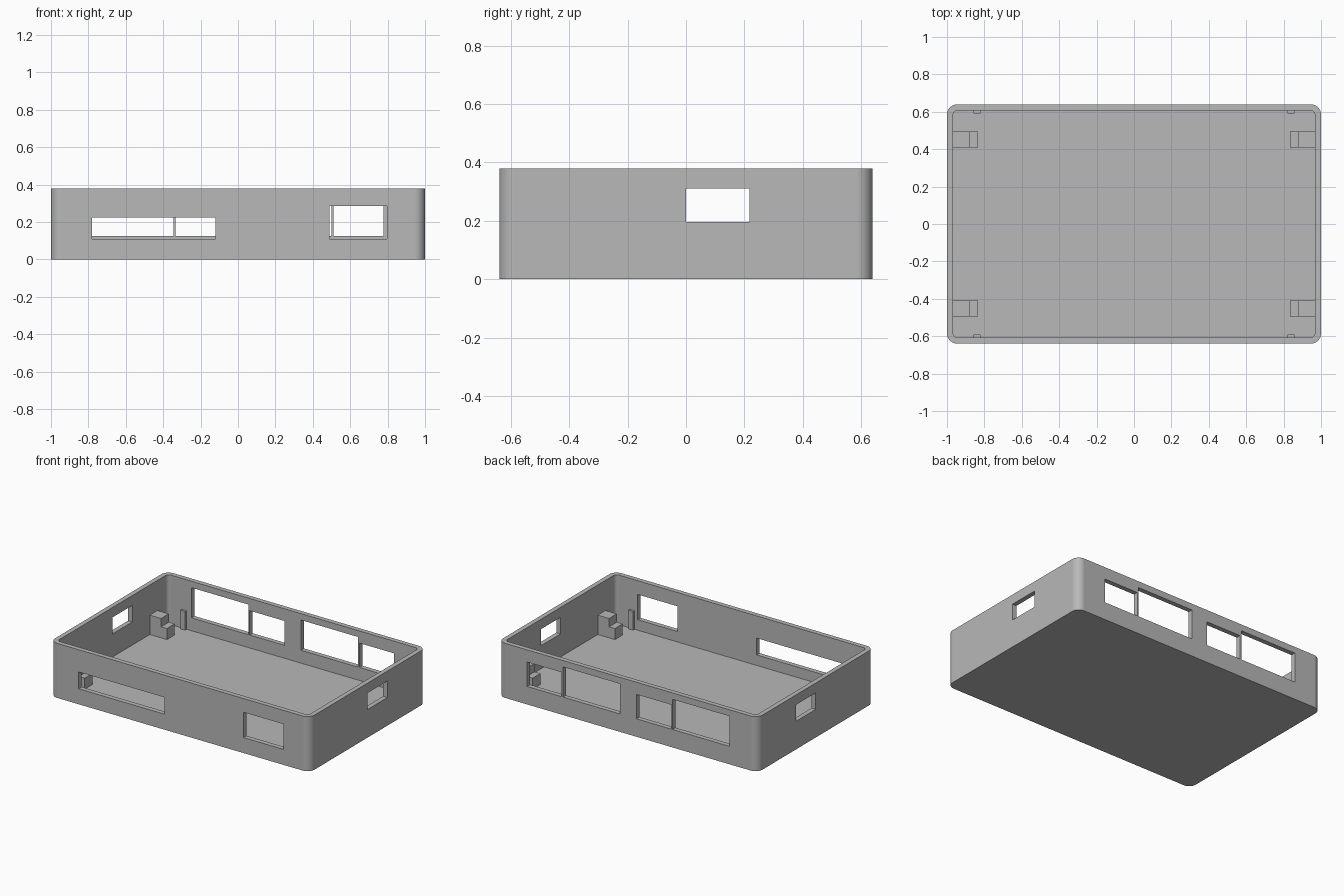
import bpy
import bmesh
from mathutils import Vector
from math import radians

if "Cube" in bpy.data.objects:
    bpy.data.objects.remove(bpy.data.objects["Cube"], do_unlink=True)

GREY = bpy.data.materials.new("case grey")
GREY.use_nodes = True
GREY.diffuse_color = (0.48, 0.48, 0.48, 1)
GREY.node_tree.nodes["Principled BSDF"].inputs["Base Color"].default_value = (0.48, 0.48, 0.48, 1)


def box(name, low, high, radius=0.0):
    """Box between two corners, with optional rounded vertical edges."""
    low, high = Vector(low), Vector(high)
    bm = bmesh.new()
    bmesh.ops.create_cube(bm, size=1)
    for v in bm.verts:
        v.co = (low + high) / 2 + v.co * (high - low)
    if radius:
        upright = [e for e in bm.edges if abs(e.verts[0].co.z - e.verts[1].co.z) > 0.01]
        bmesh.ops.bevel(bm, geom=upright, offset=radius, segments=8, profile=0.5, affect='EDGES')
    mesh = bpy.data.meshes.new(name)
    bm.to_mesh(mesh)
    bm.free()
    mesh.materials.append(GREY)
    obj = bpy.data.objects.new(name, mesh)
    bpy.context.collection.objects.link(obj)
    return obj


def select(obj):
    bpy.ops.object.select_all(action='DESELECT')
    obj.select_set(True)
    bpy.context.view_layer.objects.active = obj


def cut(target, cutter):
    """Subtract the cutter from the target, then discard it."""
    cutter.hide_render = True
    mod = target.modifiers.new("cut", 'BOOLEAN')
    mod.operation = 'DIFFERENCE'
    mod.solver = 'EXACT'
    mod.object = cutter
    select(target)
    bpy.ops.object.modifier_apply(modifier=mod.name)
    bpy.data.objects.remove(cutter, do_unlink=True)


# Hollow open-topped tray
X, Y, TOP, WALL, FLOOR = 1.0, 0.64, 0.38, 0.033, 0.035
IX, IY = X - WALL, Y - WALL
tray = box("tray", (-X, -Y, 0), (X, Y, TOP), 0.055)
cut(tray, box("cavity", (-IX, -IY, FLOOR), (IX, IY, TOP + 0.2), 0.025))

# Openings in the front and back walls: wall side, x range, z range
openings = [
    (-1, -0.78, -0.12, 0.108, 0.225),
    (-1, 0.49, 0.797, 0.108, 0.284),
    (1, -0.785, -0.345, 0.125, 0.335),
    (1, -0.335, -0.065, 0.125, 0.295),
    (1, 0.06, 0.50, 0.125, 0.335),
    (1, 0.51, 0.777, 0.125, 0.295),
]
for side, x0, x1, z0, z1 in openings:
    y = side * Y
    cut(tray, box("opening", (x0, y - 0.06, z0), (x1, y + 0.06, z1)))

# Matching openings in both end walls
for x in (-X, X):
    cut(tray, box("end_opening", (x - 0.06, 0, 0.196), (x + 0.06, 0.217, 0.311)))

select(tray)
bpy.ops.object.shade_smooth_by_angle(angle=radians(30))
tray.modifiers.new("clean_normals", 'WEIGHTED_NORMAL').keep_sharp = True


def mirrored_box(name, sx, sy, low, high):
    """Box given in the +x +y quarter, flipped into the chosen quarter."""
    xs = sorted((sx * low[0], sx * high[0]))
    ys = sorted((sy * low[1], sy * high[1]))
    return box(name, (xs[0], ys[0], low[2]), (xs[1], ys[1], high[2]))


# Stepped board supports and small locating ribs in each corner
for sx, x_name in ((-1, "right"), (1, "left")):
    for sy, y_name in ((-1, "front"), (1, "back")):
        tag = y_name + "_" + x_name
        mirrored_box("support_post_" + tag, sx, sy, (0.88, 0.41, FLOOR), (IX, 0.495, 0.17))
        mirrored_box("support_ledge_" + tag, sx, sy, (0.835, 0.41, FLOOR), (0.88, 0.495, 0.112))
        mirrored_box("wall_rib_" + tag, sx, sy, (0.822, 0.59, FLOOR), (0.858, IY, 0.165))
